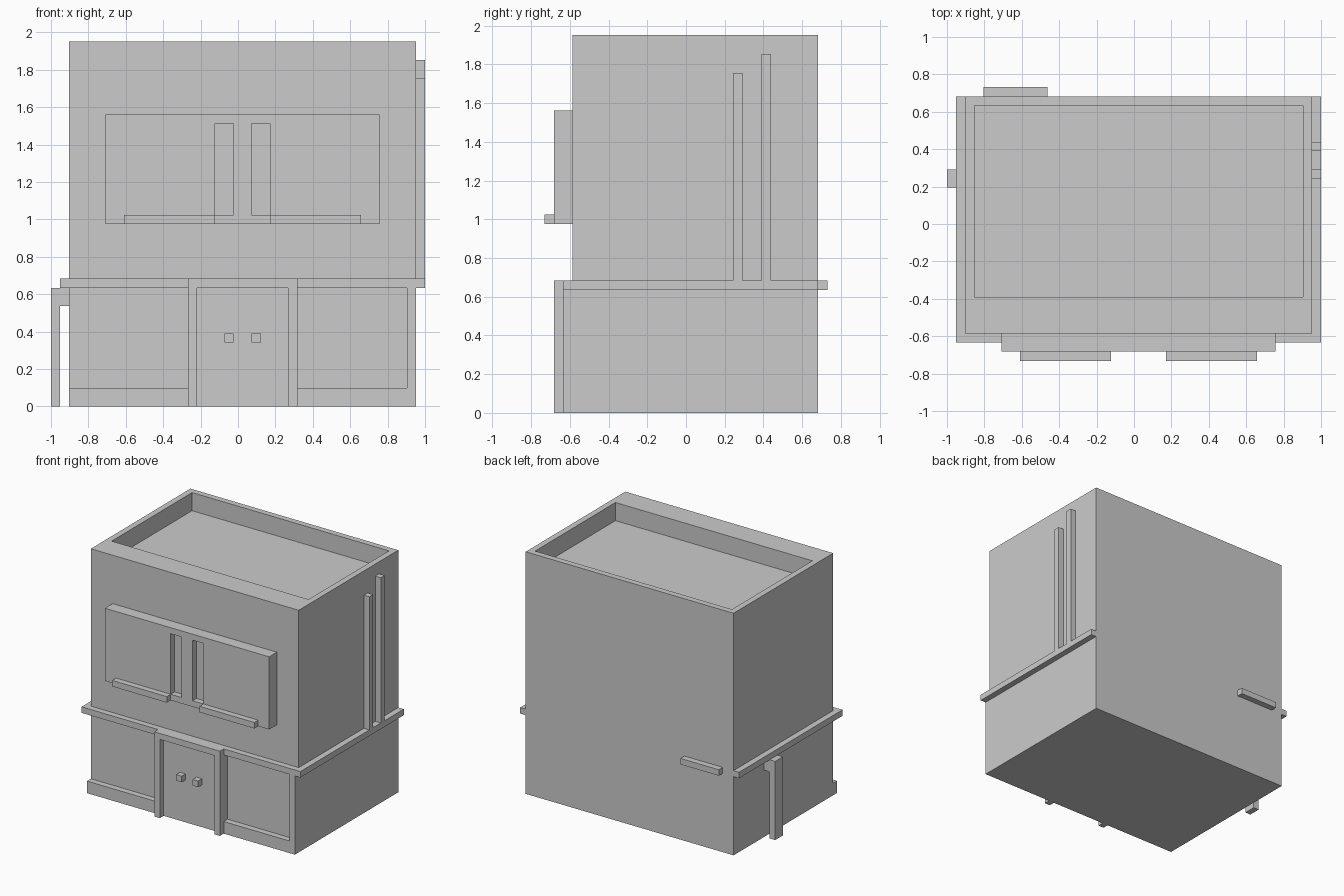
import bpy, bmesh
from mathutils import Vector

if "Cube" in bpy.data.objects:
    bpy.data.objects.remove(bpy.data.objects["Cube"])

U = 2 / 41                           # one block of the building grid
ORIGIN = Vector((-1, -15 * U, 0))


def box(name, x, y, z):
    """Axis-aligned box; x, y, z are (low, high) in grid blocks."""
    lo = Vector((x[0], y[0], z[0])) * U + ORIGIN
    hi = Vector((x[1], y[1], z[1])) * U + ORIGIN
    bm = bmesh.new()
    bmesh.ops.create_cube(bm, size=1)
    for v in bm.verts:
        v.co = Vector(v.co[i] * (hi[i] - lo[i]) + (hi[i] + lo[i]) / 2 for i in range(3))
    mesh = bpy.data.meshes.new(name)
    bm.to_mesh(mesh)
    bm.free()
    ob = bpy.data.objects.new(name, mesh)
    bpy.context.collection.objects.link(ob)
    return ob


def cut(target, name, x, y, z):
    """Carve a box-shaped recess out of target."""
    cutter = box(name, x, y, z)
    cutter.hide_render = True
    cutter.hide_set(True)
    cutter.display_type = 'WIRE'
    mod = target.modifiers.new(name, 'BOOLEAN')
    mod.operation = 'DIFFERENCE'
    mod.solver = 'EXACT'
    mod.object = cutter


# Main body with the sunken flat roof
body = box("main_body", (2, 40), (3, 29), (0, 40))
cut(body, "roof_recess_cutter", (3, 39), (7, 28), (37, 42))

# Ledge between the floors
box("ledge", (1, 41), (2, 29), (13, 14))

# Shop front: plinths and right corner post framing the recessed panels
box("plinth_left", (2, 15), (2, 3), (0, 2))
box("plinth_right", (27, 39), (2, 3), (0, 2))
box("corner_post", (39, 40), (2, 3), (0, 13))

# Double door with frame and knobs
box("door", (15, 27), (2, 3), (0, 13))
for side, px, kx in (("left", 15, 19), ("right", 26, 22)):
    box(f"door_post_{side}", (px, px + 1), (1, 2), (0, 13))
    box(f"door_knob_{side}", (kx, kx + 1), (1, 2), (7, 8))
box("door_header", (15, 27), (1, 2), (13, 14))

# Upper bay with two slots and two sills
bay = box("window_bay", (6, 36), (1, 3), (20, 32))
for side, nx, sx in (("left", 18, 8), ("right", 22, 24)):
    cut(bay, f"slot_cutter_{side}", (nx, nx + 2), (0, 2), (21, 31))
    box(f"window_sill_{side}", (sx, sx + 10), (0, 1), (20, 21))

# Pipes on the right wall
for name, y, top in (("short_pipe", 20, 36), ("tall_pipe", 23, 38)):
    box(name, (40, 41), (y, y + 1), (14, top))

# Drain pipe on the left wall, bent into the wall at the top
box("drain_pipe", (0, 1), (19, 21), (0, 13))
box("drain_pipe_elbow", (1, 2), (19, 21), (11, 13))

# Bar on the back wall
box("back_bar", (4, 11), (29, 30), (13, 14))
